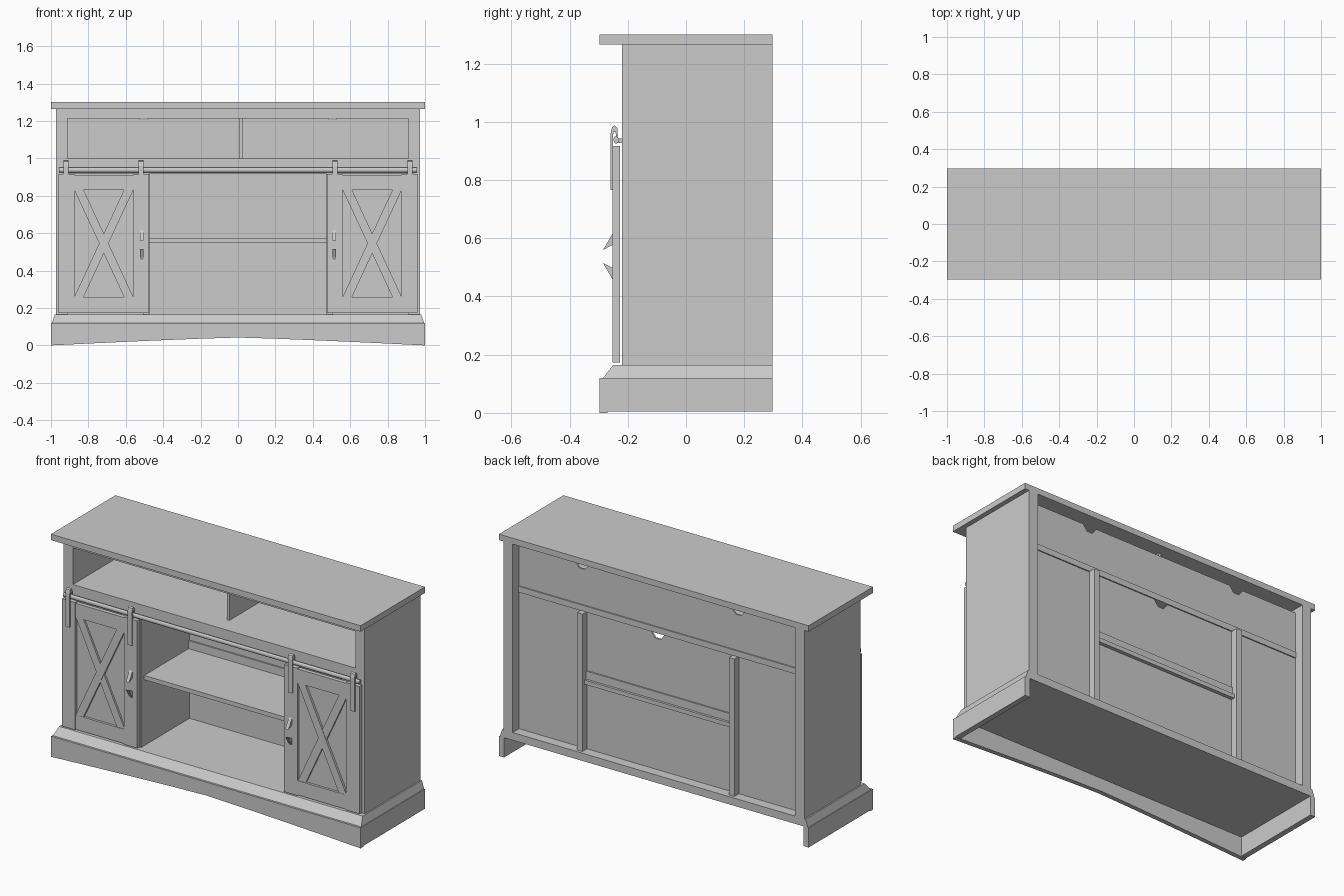
import bpy, bmesh, math

if "Cube" in bpy.data.objects:
    bpy.data.objects.remove(bpy.data.objects["Cube"])

grey = bpy.data.materials.new("painted_grey")
grey.diffuse_color = (0.6, 0.6, 0.6, 1)
grey.use_nodes = True
grey.node_tree.nodes["Principled BSDF"].inputs["Base Color"].default_value = grey.diffuse_color


def finish(bm, name):
    bmesh.ops.recalc_face_normals(bm, faces=bm.faces[:])
    me = bpy.data.meshes.new(name)
    bm.to_mesh(me)
    bm.free()
    me.materials.append(grey)
    ob = bpy.data.objects.new(name, me)
    bpy.context.collection.objects.link(ob)
    return ob


def prism(name, points, a, b, axis="y"):
    """Extrude an (x, z) outline along y, or a (y, z) outline along x."""
    bm = bmesh.new()

    def place(p, t):
        return (p[0], t, p[1]) if axis == "y" else (t, p[0], p[1])
    f = bm.faces.new([bm.verts.new(place(p, a)) for p in points])
    ext = bmesh.ops.extrude_face_region(bm, geom=[f])
    for v in ext["geom"]:
        if isinstance(v, bmesh.types.BMVert):
            v.co[1 if axis == "y" else 0] = b
    return finish(bm, name)


def box(name, x0, x1, y0, y1, z0, z1):
    return prism(name, [(x0, z0), (x1, z0), (x1, z1), (x0, z1)], y0, y1)


def notched_panel(name, x0, x1, z0, z1, notches, y0, y1):
    """Back panel with half-octagon cable notches along its top edge."""
    pts = [(x1, z0), (x0, z0), (x0, z1)]
    for n in notches:
        pts += [(n - 0.045, z1), (n - 0.018, z1 - 0.035),
                (n + 0.018, z1 - 0.035), (n + 0.045, z1)]
    return prism(name, pts + [(x1, z1)], y0, y1)


FRONT, BACK = -0.22, 0.297

# Top slab and the rail under its front edge
box("top", -1, 1, -0.297, BACK, 1.265, 1.3)
box("top_front_rail", -0.915, 0.915, FRONT, -0.19, 1.214, 1.265)

# Plinth: moulding sloping in at the front and sides
moulding = box("base_moulding", -0.995, 0.995, -0.285, BACK, 0.12, 0.165)
for v in moulding.data.vertices:
    if v.co.z > 0.15:
        v.co.x *= 0.985
        if v.co.y < 0:
            v.co.y = -0.25

# Arched front skirt and side skirts, open at the back
arch = [(-1 + 0.2 * i, 0.042 * (1 - abs(-1 + 0.2 * i) ** 1.2)) for i in range(11)]
prism("front_skirt", arch + [(1, 0.12), (-1, 0.12)], -0.297, -0.27)
for s in (-1, 1):
    box("side_skirt", s * 0.967, s * 1.0, -0.275, BACK, 0.005, 0.12)

# Carcass: sides and partitions
for s in (-1, 1):
    box("side_panel", s * 0.912, s * 0.972, FRONT, BACK, 0.165, 1.265)
    box("partition", s * 0.473, s * 0.508, FRONT, 0.28, 0.165, 0.967)

# Upper shelf ending flush with the back panel, behind a deeper front rail
box("upper_shelf", -0.915, 0.915, FRONT + 0.02, 0.245, 0.965, 1.0)
box("shelf_front_rail", -0.915, 0.915, FRONT, FRONT + 0.025, 0.92, 1.0)
box("upper_divider", 0.008, 0.024, -0.115, 0.23, 1.0, 1.265)
box("middle_shelf", -0.475, 0.475, -0.19, 0.26, 0.55, 0.575)
box("shelf_cleat", -0.475, 0.475, 0.22, 0.246, 0.575, 0.622)

# Back panels with cable notches
notched_panel("lower_back", -0.915, 0.915, 0.165, 0.965, [0.015], 0.228, 0.238)
notched_panel("upper_back", -0.915, 0.915, 1.0, 1.243, [-0.505, 0.505], 0.228, 0.238)

# Sliding barn doors with crossed braces
for s in (-1, 1):
    box("door_panel", s * 0.95, s * 0.485, -0.236, -0.226, 0.18, 0.91)
    box("outer_stile", s * 0.96, s * 0.875, -0.252, -0.226, 0.173, 0.917)
    box("inner_stile", s * 0.56, s * 0.475, -0.252, -0.226, 0.173, 0.917)
    box("door_top_rail", s * 0.875, s * 0.56, -0.25, -0.226, 0.83, 0.912)
    box("door_bottom_rail", s * 0.875, s * 0.56, -0.25, -0.226, 0.176, 0.26)
    for k, (xa, xb) in enumerate(((0.875, 0.56), (0.56, 0.875))):
        d = math.copysign(0.05, xb - xa)
        y = -0.249 + 0.002 * k
        prism("cross_brace", [(s * xa, 0.26), (s * (xa + d), 0.26),
                              (s * xb, 0.83), (s * (xb - d), 0.83)], y, -0.232)

    # Pointed pull brackets on the inner stile
    for zc, f in ((0.59, 1), (0.485, -1)):
        prism("pull", [(-0.25, zc + 0.03 * f), (-0.285, zc - 0.03 * f),
                       (-0.25, zc - 0.012 * f)], s * 0.505, s * 0.525, "x")

    # Strap hangers hooked over the track
    for xc in (0.92, 0.518):
        x0, x1 = s * xc - 0.014, s * xc + 0.014
        prism("hanger", [(-0.259, 0.765), (-0.251, 0.765), (-0.251, 0.95),
                         (-0.249, 0.965), (-0.242, 0.965), (-0.24, 0.95),
                         (-0.234, 0.95), (-0.236, 0.978), (-0.245, 0.988),
                         (-0.254, 0.982), (-0.259, 0.96)], x0, x1, "x")
        box("track_spacer", x0 + 0.005, x1 - 0.005, -0.235, FRONT, 0.928, 0.942)

# Door track rod
ring = [(-0.24 + 0.009 * math.cos(i * math.pi / 6),
         0.938 + 0.013 * math.sin(i * math.pi / 6)) for i in range(12)]
track = prism("door_track", ring, -0.957, 0.957, "x")
bpy.context.view_layer.objects.active = track
track.select_set(True)
bpy.ops.object.shade_smooth_by_angle(angle=math.radians(40))
